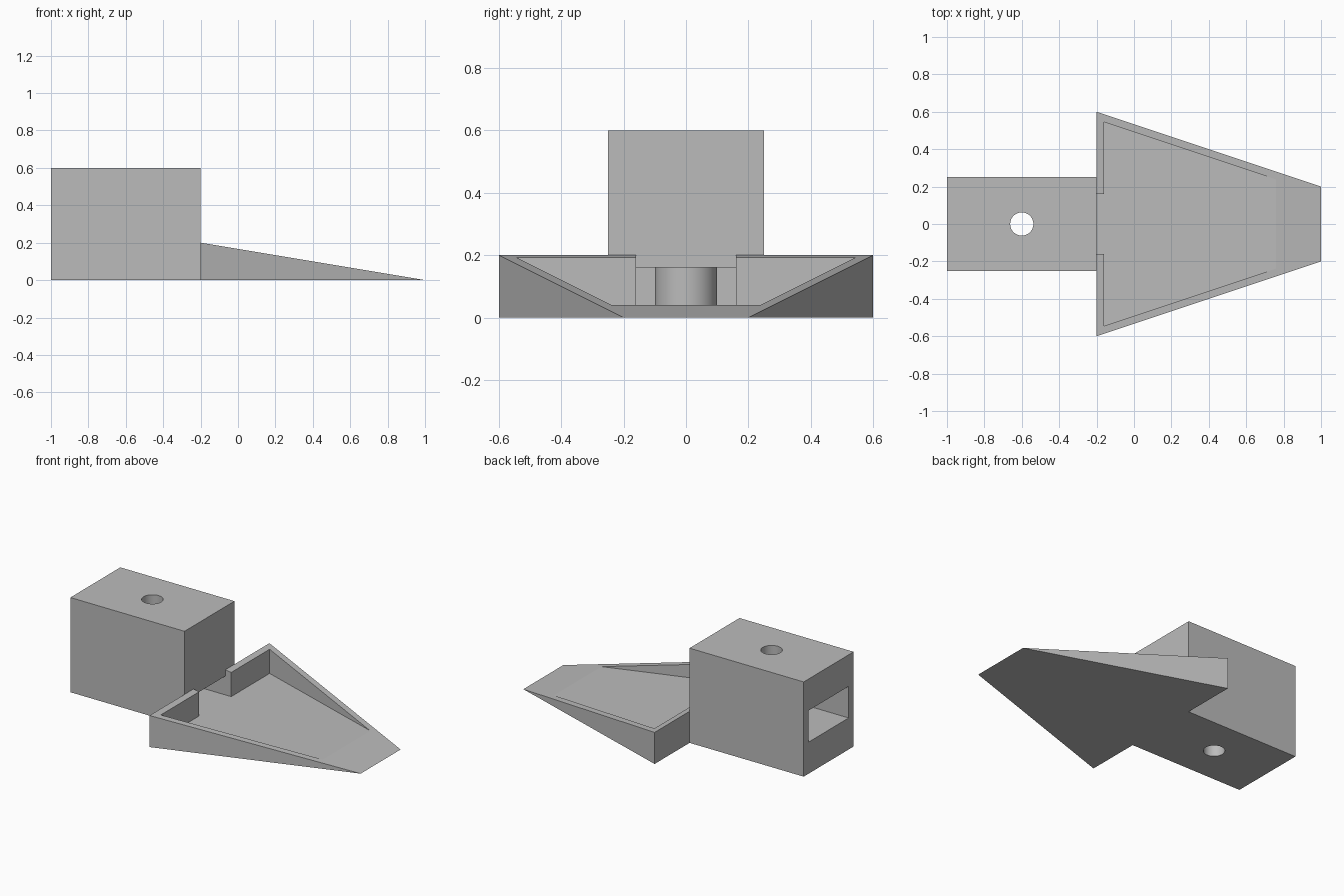
import bpy, bmesh
from mathutils import Matrix

old = bpy.data.objects.get("Cube")
if old:
    bpy.data.objects.remove(old, do_unlink=True)

grey = bpy.data.materials.new("plain grey")
grey.use_nodes = True
colour = (0.5, 0.5, 0.5, 1)
grey.diffuse_color = colour
grey.node_tree.nodes["Principled BSDF"].inputs["Base Color"].default_value = colour

WALL = 0.04
PIN_X = -0.6


def finish(name, bm):
    bmesh.ops.recalc_face_normals(bm, faces=bm.faces)
    mesh = bpy.data.meshes.new(name)
    bm.to_mesh(mesh)
    bm.free()
    mesh.materials.append(grey)
    obj = bpy.data.objects.new(name, mesh)
    bpy.context.collection.objects.link(obj)
    return obj


def prism(name, outline, z0, z1):
    """Extrude a plan outline from z0 to z1."""
    bm = bmesh.new()
    face = bm.faces.new([bm.verts.new((x, y, z0)) for x, y in outline])
    top = bmesh.ops.extrude_face_region(bm, geom=[face])["geom"]
    for v in top:
        if isinstance(v, bmesh.types.BMVert):
            v.co.z = z1
    return finish(name, bm)


def box(name, x0, x1, half, z0, z1):
    return prism(name, [(x0, -half), (x1, -half), (x1, half), (x0, half)], z0, z1)


def cylinder(name, radius, z0, z1):
    bm = bmesh.new()
    bmesh.ops.create_cone(bm, cap_ends=True, segments=48, radius1=radius,
                          radius2=radius, depth=z1 - z0,
                          matrix=Matrix.Translation((PIN_X, 0, (z0 + z1) / 2)))
    return finish(name, bm)


def cut(target, *cutters):
    """Subtract the cutters and bake the result."""
    for c in cutters:
        mod = target.modifiers.new("cut", "BOOLEAN")
        mod.operation = "DIFFERENCE"
        mod.solver = "EXACT"
        mod.object = c
    deps = bpy.context.evaluated_depsgraph_get()
    mesh = bpy.data.meshes.new_from_object(target.evaluated_get(deps))
    target.modifiers.clear()
    target.data = mesh


def smooth(obj):
    bpy.ops.object.select_all(action="DESELECT")
    obj.select_set(True)
    bpy.context.view_layer.objects.active = obj
    bpy.ops.object.shade_smooth_by_angle(angle=0.5)


# Block with a rear slot, a front pocket and a vertical pin hole
block = box("block", -1, -0.2, 0.25, 0, 0.6)
slot = box("slot_cutter", -1.1, -0.2 - WALL, 0.2, 0.2, 0.4)
pocket = box("pocket_cutter", -1 + WALL, -0.1, 0.16, WALL, 0.16)
pin = cylinder("pin_cutter", 0.062, -0.1, 0.7)
cut(block, slot, pocket, pin)
smooth(block)

# Sleeve around the pin hole inside the pocket
sleeve = cylinder("pin_sleeve", 0.1, WALL, 0.16)
cut(sleeve, pin)
smooth(sleeve)

# Ramp: a tapered plan whose upper side falls to a sharp front edge
bm = bmesh.new()
rear = [bm.verts.new((-0.2, y, z)) for y, z in ((-0.6, 0), (0.6, 0), (0.6, 0.2), (-0.6, 0.2))]
tip = [bm.verts.new((1, y, 0)) for y in (-0.2, 0.2)]
for f in (rear, (rear[0], rear[1], tip[1], tip[0]), (rear[3], rear[2], tip[1], tip[0]),
          (rear[0], rear[3], tip[0]), (rear[1], rear[2], tip[1])):
    bm.faces.new(f)
ramp = finish("ramp", bm)

# Shallow tray in the ramp and the gap through its rear wall
w0, w1 = 0.545, 0.158
tray = prism("tray_cutter", [(-0.2 + WALL, -w0), (1, -w1), (1, w1), (-0.2 + WALL, w0)], WALL, 0.4)
gap = box("gap_cutter", -0.3, -0.1, 0.16, WALL, 0.4)
cut(ramp, tray, gap)

for cutter in (slot, pocket, pin, tray, gap):
    bpy.data.objects.remove(cutter, do_unlink=True)
